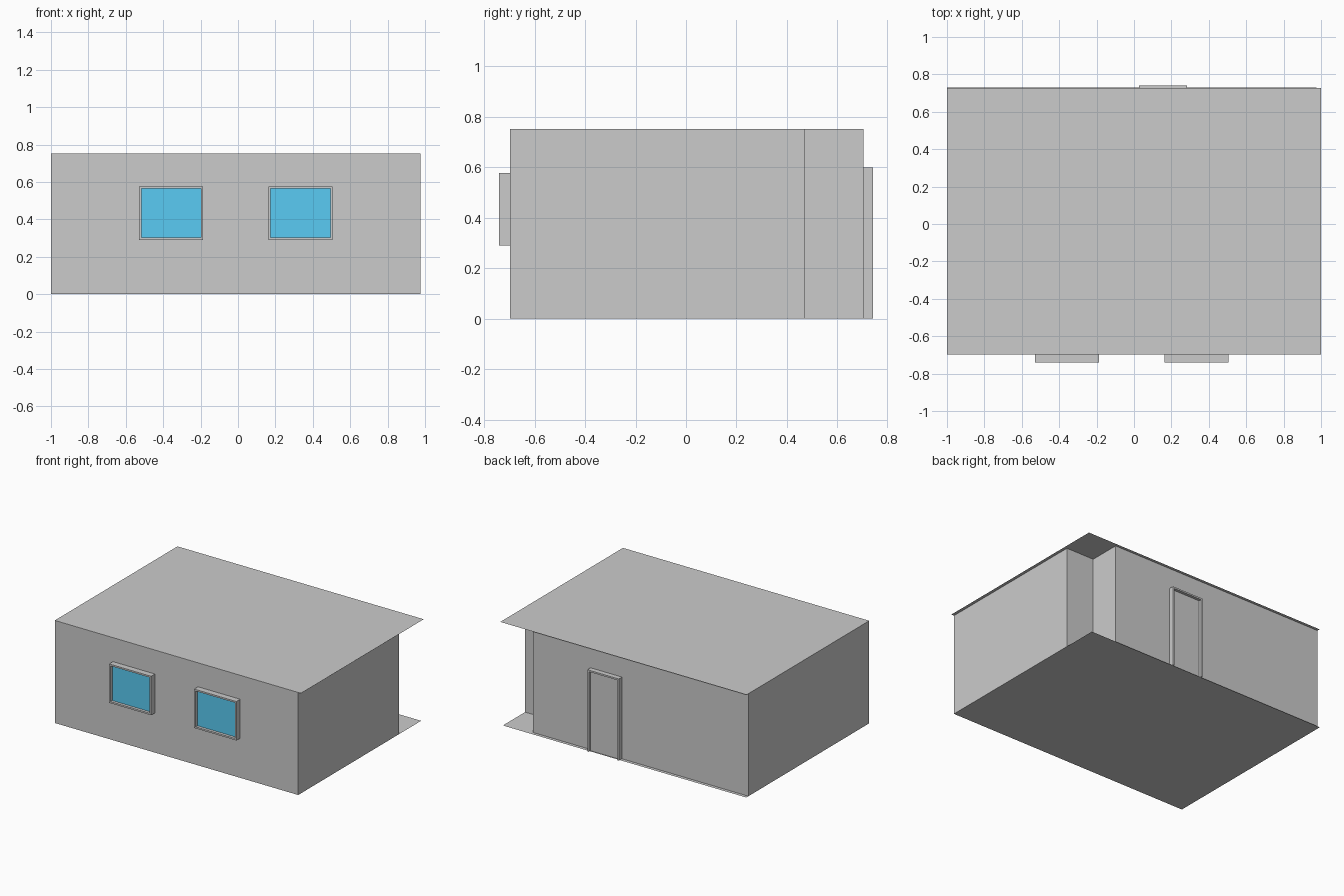
import bpy, bmesh

if "Cube" in bpy.data.objects:
    bpy.data.objects.remove(bpy.data.objects["Cube"])

FRONT, BACK, RIGHT, HEIGHT = -0.697, 0.704, 0.977, 0.753


def finish(name, bm, mat=None):
    mesh = bpy.data.meshes.new(name)
    bm.to_mesh(mesh)
    bm.free()
    obj = bpy.data.objects.new(name, mesh)
    bpy.context.collection.objects.link(obj)
    if mat:
        mesh.materials.append(mat)
    return obj


def slab(name, x0, x1, y0, y1, z, up):
    """Single flat sheet facing up or down."""
    bm = bmesh.new()
    pts = [(x0, y0, z), (x1, y0, z), (x1, y1, z), (x0, y1, z)]
    bm.faces.new([bm.verts.new(p) for p in (pts if up else pts[::-1])])
    return finish(name, bm)


def box(name, x0, x1, y0, y1, z0, z1, mat=None):
    bm = bmesh.new()
    bmesh.ops.create_cube(bm, size=1)
    for v in bm.verts:
        v.co = (x1 if v.co.x > 0 else x0, y1 if v.co.y > 0 else y0, z1 if v.co.z > 0 else z0)
    return finish(name, bm, mat)


def frame(name, x0, x1, y0, y1, z0, z1, w, sill=True):
    """Rectangular surround; without a sill it is open at the bottom."""
    outer = [(x0, z0), (x0, z1), (x1, z1), (x1, z0)]
    zi = z0 + w if sill else z0
    inner = [(x0 + w, zi), (x0 + w, z1 - w), (x1 - w, z1 - w), (x1 - w, zi)]
    bm = bmesh.new()
    o = [bm.verts.new((x, y0, z)) for x, z in outer]
    i = [bm.verts.new((x, y0, z)) for x, z in inner]
    for k in range(4 if sill else 3):
        n = (k + 1) % 4
        bm.faces.new((o[k], o[n], i[n], i[k]))
    ext = bmesh.ops.extrude_face_region(bm, geom=bm.faces[:], use_keep_orig=True)
    for v in ext["geom"]:
        if isinstance(v, bmesh.types.BMVert):
            v.co.y = y1
    bmesh.ops.recalc_face_normals(bm, faces=bm.faces)
    return finish(name, bm)


# Walls: L-shaped plan with the back right corner notched
plan = [(-1, FRONT), (RIGHT, FRONT), (RIGHT, 0.472), (0.75, 0.472), (0.75, BACK), (-1, BACK)]
bm = bmesh.new()
low = [bm.verts.new((x, y, 0)) for x, y in plan]
high = [bm.verts.new((x, y, HEIGHT)) for x, y in plan]
for k in range(len(plan)):
    n = (k + 1) % len(plan)
    bm.faces.new((low[k], low[n], high[n], high[k]))
finish("walls", bm)

# Thin roof and floor sheets
slab("roof", -1, 1, FRONT, 0.726, HEIGHT, True)
slab("floor", -1, RIGHT, FRONT, 0.729, 0, False)

# Windows with raised frames
glass = bpy.data.materials.new("glass_blue")
glass.diffuse_color = (0.1, 0.6, 0.9, 1)
glass.use_nodes = True
glass.node_tree.nodes["Principled BSDF"].inputs["Base Color"].default_value = glass.diffuse_color
for side, x0, x1 in (("left", -0.528, -0.187), ("right", 0.163, 0.506)):
    frame(f"{side}_window_frame", x0, x1, -0.741, FRONT, 0.291, 0.577, 0.012)
    box(f"{side}_window_glass", x0 + 0.012, x1 - 0.012, -0.72, FRONT, 0.303, 0.565, glass)

# Door and surround on the back wall
frame("door_frame", 0.027, 0.283, BACK, 0.741, 0, 0.6, 0.012, sill=False)
box("door", 0.039, 0.271, BACK, 0.72, 0, 0.588)
